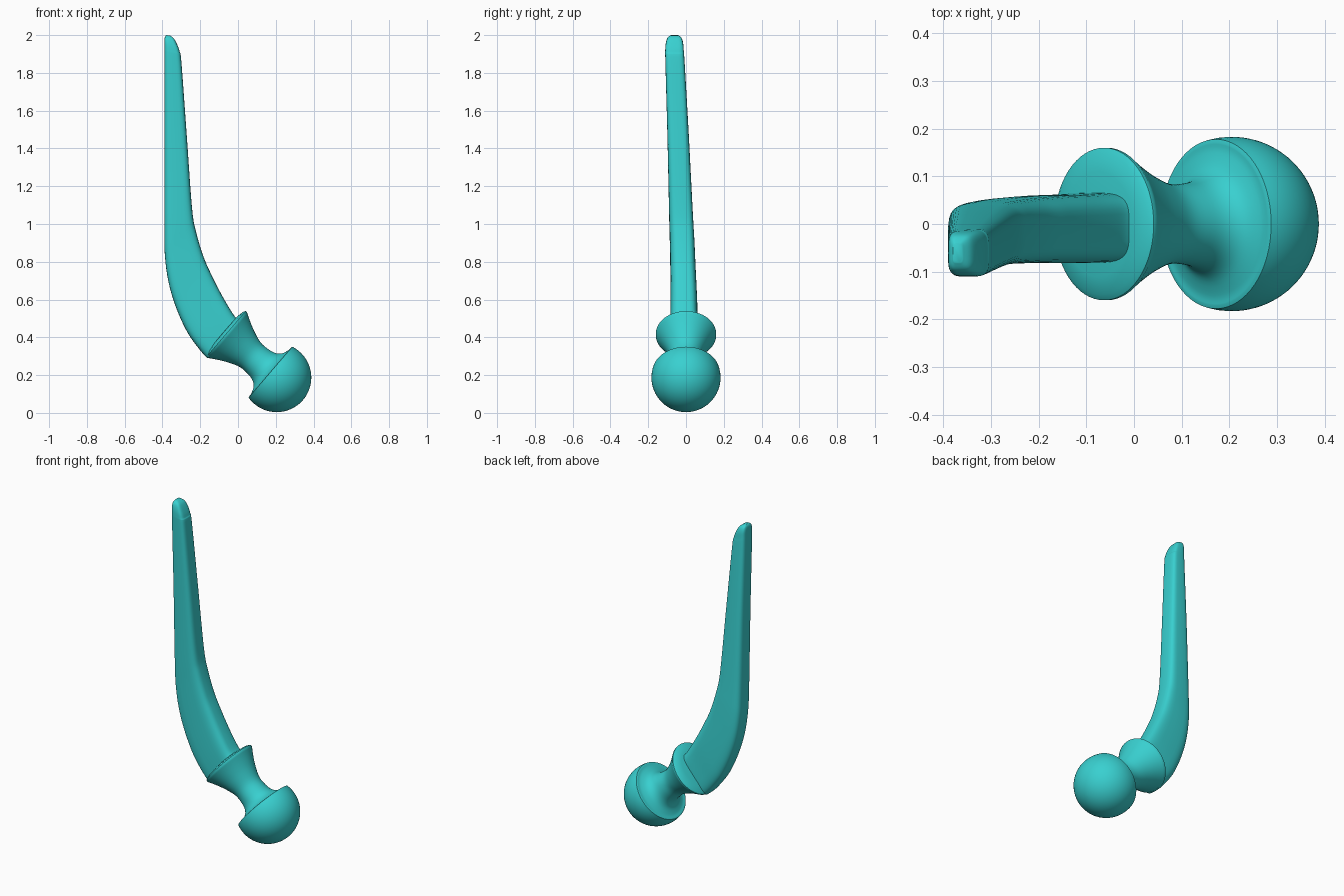
import bpy, bmesh, math
from mathutils import Vector

if "Cube" in bpy.data.objects:
    bpy.data.objects.remove(bpy.data.objects["Cube"])

teal = bpy.data.materials.new("teal")
teal.diffuse_color = (0.04, 0.63, 0.63, 1)
teal.use_nodes = True
teal.node_tree.nodes["Principled BSDF"].inputs["Base Color"].default_value = teal.diffuse_color


def spline(points, steps):
    """Catmull-Rom interpolation through tuples of any length."""
    pts = [Vector(p) for p in points]
    out = []
    for i in range(len(pts) - 1):
        b, c = pts[i], pts[i + 1]
        a, d = pts[max(i - 1, 0)], pts[min(i + 2, len(pts) - 1)]
        for s in range(steps):
            t = s / steps
            out.append(0.5 * (2 * b + (c - a) * t + (2 * a - 5 * b + 4 * c - d) * t ** 2
                              + (3 * b - a - 3 * c + d) * t ** 3))
    return out + [pts[-1]]


def loft(name, rings, angle):
    """Skin a list of closed rings and cap both ends."""
    bm = bmesh.new()
    loops = [[bm.verts.new(p) for p in ring] for ring in rings]
    n = len(loops[0])
    for a, b in zip(loops, loops[1:]):
        for i in range(n):
            j = (i + 1) % n
            bm.faces.new((a[i], a[j], b[j], b[i]))
    bm.faces.new(loops[0])
    bm.faces.new(loops[-1])
    bmesh.ops.recalc_face_normals(bm, faces=bm.faces)
    mesh = bpy.data.meshes.new(name)
    bm.to_mesh(mesh)
    bm.free()
    mesh.materials.append(teal)
    obj = bpy.data.objects.new(name, mesh)
    bpy.context.collection.objects.link(obj)
    bpy.ops.object.select_all(action='DESELECT')
    obj.select_set(True)
    bpy.context.view_layer.objects.active = obj
    bpy.ops.object.shade_smooth_by_angle(angle=math.radians(angle))
    return obj


# Collar, waisted neck and ball head: one profile (along axis, radius) turned on a tilted axis
origin = Vector((-0.06, 0, 0.415))
axis = Vector((0.758, 0, -0.652)).normalized()
side = Vector((0, 1, 0))
up = side.cross(axis)
neck = spline([(0.004, 0.16), (0.05, 0.133), (0.105, 0.106), (0.166, 0.085), (0.22, 0.085),
               (0.26, 0.094), (0.287, 0.115), (0.302, 0.15), (0.304, 0.171)], 4)
ball_t, ball_r = 0.3495, 0.183
start = math.acos((0.306 - ball_t) / ball_r)
ball = [(ball_t + ball_r * math.cos(start * (1 - k / 24)),
         ball_r * math.sin(start * (1 - k / 24))) for k in range(24)]
profile = [(-0.022, 0.02), (-0.02, 0.11), (-0.012, 0.148), (-0.004, 0.16)]
profile += [tuple(p) for p in neck] + ball + [(ball_t + ball_r, 0.002)]
head = [[origin + axis * t + (side * math.cos(a) + up * math.sin(a)) * r
         for a in (2 * math.pi * i / 64 for i in range(64))] for t, r in profile]
loft("collar_neck_and_ball", head, 40)

# Stem sections: outer edge x, z, inner edge x, z, centre y, half depth
sections = [
    (-0.155, 0.29, 0.005, 0.49, -0.008, 0.073),
    (-0.168, 0.295, -0.02, 0.515, -0.008, 0.073),
    (-0.215, 0.35, -0.055, 0.57, -0.010, 0.072),
    (-0.270, 0.43, -0.10, 0.65, -0.011, 0.071),
    (-0.325, 0.55, -0.14, 0.73, -0.013, 0.069),
    (-0.365, 0.68, -0.18, 0.82, -0.016, 0.067),
    (-0.386, 0.82, -0.22, 0.95, -0.020, 0.065),
    (-0.390, 0.98, -0.243, 1.08, -0.026, 0.063),
    (-0.390, 1.45, -0.270, 1.45, -0.041, 0.057),
    (-0.390, 1.85, -0.299, 1.85, -0.058, 0.051),
    (-0.390, 1.93, -0.308, 1.91, -0.061, 0.049),
    (-0.390, 1.97, -0.322, 1.95, -0.061, 0.045),
    (-0.387, 1.99, -0.340, 1.983, -0.061, 0.036),
    (-0.380, 2.00, -0.360, 1.998, -0.061, 0.020),
]


def squarish(v):
    """Superellipse coordinate for a rounded rectangle."""
    return math.copysign(abs(v) ** 0.5, v)


stem = []
for xo, zo, xi, zi, yc, yh in spline(sections, 5):
    ring = []
    for i in range(40):
        a = 2 * math.pi * i / 40
        u = 0.5 + 0.5 * squarish(math.cos(a))
        ring.append((xo + (xi - xo) * u, yc + yh * squarish(math.sin(a)), zo + (zi - zo) * u))
    stem.append(ring)
loft("curved_stem", stem, 50)
